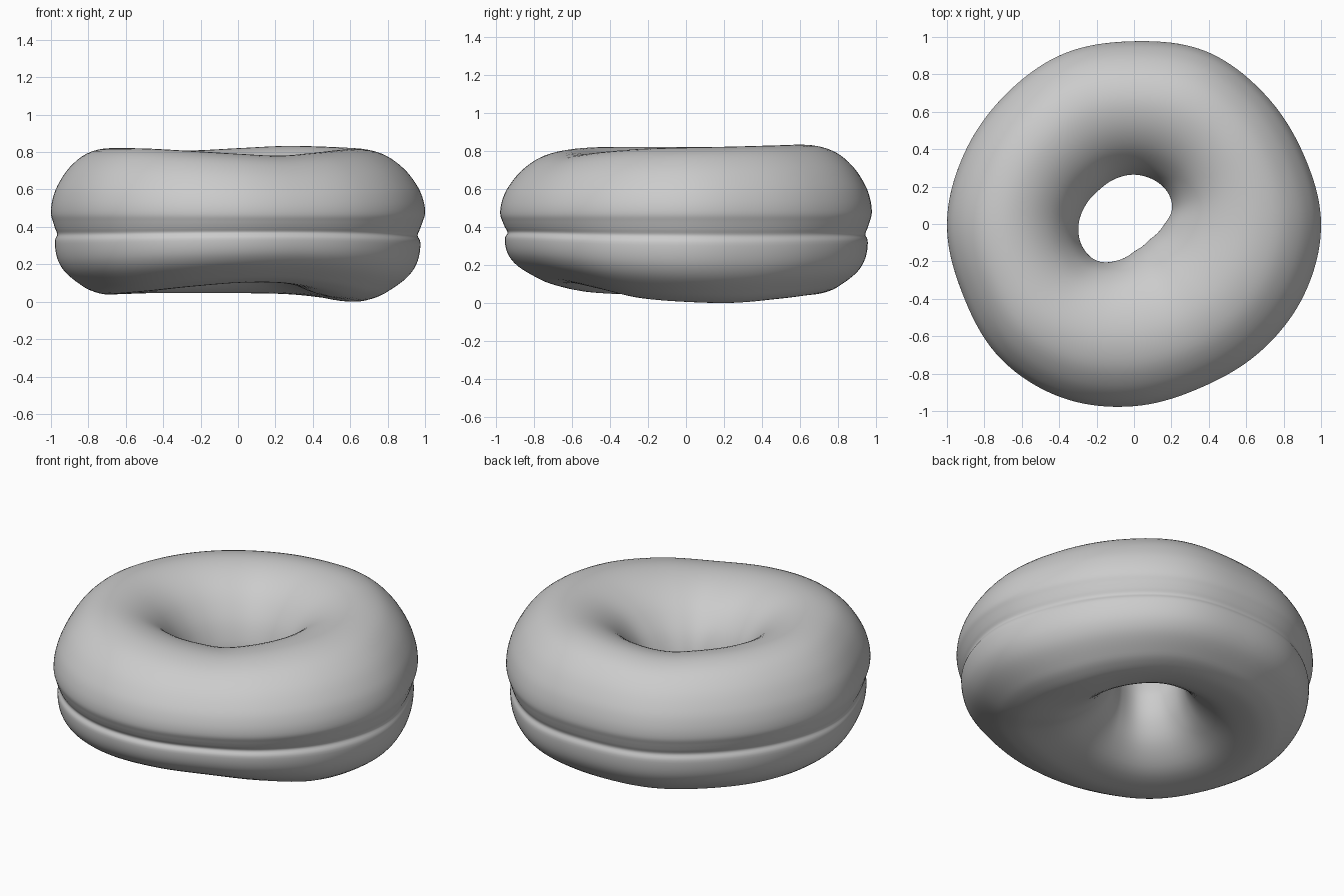
import bpy
import bmesh
import math

if "Cube" in bpy.data.objects:
    bpy.data.objects.remove(bpy.data.objects["Cube"])

# Values around the ring, every 22.5 degrees counter-clockwise from +x
OUTER = [1.0, .98, .985, 1.0, .977, .985, .975, .983,
         1.0, .99, 1.013, 1.005, .974, .945, .96, .985]
HOLE = [.165, .222, .25, .26, .265, .263, .262, .278,
        .297, .303, .28, .21, .15, .128, .12, .135]
TOP = [.817, .822, .828, .832, .82, .808, .815, .818,
       .82, .82, .818, .805, .79, .78, .795, .81]
BOTTOM = [.005, 0, .02, .04, .045, .045, .045, .04,
          .038, .042, .055, .08, .1, .1, .07, .025]

# Dough cross-section: u from hole (-1) to rim (1), v from bottom (-1) to top (1)
PROFILE = [(.1, -1), (.38, -.95), (.57, -.85), (.76, -.71), (.87, -.57),
           (.925, -.42), (.94, -.25), (.905, -.16), (.935, -.08), (.97, .02),
           (1, .13), (.98, .3), (.9, .5), (.72, .74), (.45, .93), (.1, 1),
           (-.27, .93), (-.6, .74), (-.85, .45), (-.98, .15), (-1, -.06),
           (-.93, -.36), (-.72, -.67), (-.35, -.92)]
WAIST = .42
SEGMENTS = 160
STEPS = 4


def loop_value(values, t):
    """Smooth closed curve through evenly spaced values."""
    n = len(values)
    i = math.floor(t)
    f = t - i
    a, b, c, d = (values[(i + k) % n] for k in (-1, 0, 1, 2))
    return b + .5 * f * (c - a + f * (2 * a - 5 * b + 4 * c - d
                                      + f * (3 * (b - c) + d - a)))


# Doughnut ring swept around the hole
us, vs = zip(*PROFILE)
count = len(PROFILE) * STEPS
section = [(loop_value(us, k / STEPS), loop_value(vs, k / STEPS)) for k in range(count)]

bm = bmesh.new()
rings = []
for s in range(SEGMENTS):
    angle = 2 * math.pi * s / SEGMENTS
    t = 16 * s / SEGMENTS
    outer, hole, top, bottom = (loop_value(c, t) for c in (OUTER, HOLE, TOP, BOTTOM))
    ring = []
    for u, v in section:
        r = (outer + hole) / 2 + u * (outer - hole) / 2
        z = WAIST + v * ((top - WAIST) if v > 0 else (WAIST - bottom))
        ring.append(bm.verts.new((r * math.cos(angle), r * math.sin(angle), z)))
    rings.append(ring)
for s in range(SEGMENTS):
    a, b = rings[s], rings[(s + 1) % SEGMENTS]
    for k in range(count):
        j = (k + 1) % count
        bm.faces.new((a[k], b[k], b[j], a[j]))
bmesh.ops.recalc_face_normals(bm, faces=bm.faces)

# Stand on the ground
low = min(v.co.z for v in bm.verts)
bmesh.ops.translate(bm, vec=(0, 0, -low), verts=bm.verts)
for f in bm.faces:
    f.smooth = True

mesh = bpy.data.meshes.new("doughnut")
bm.to_mesh(mesh)
bm.free()

grey = bpy.data.materials.new("light grey")
grey.diffuse_color = (.6, .6, .6, 1)
grey.use_nodes = True
grey.node_tree.nodes["Principled BSDF"].inputs["Base Color"].default_value = grey.diffuse_color
mesh.materials.append(grey)

doughnut = bpy.data.objects.new("doughnut", mesh)
bpy.context.collection.objects.link(doughnut)
